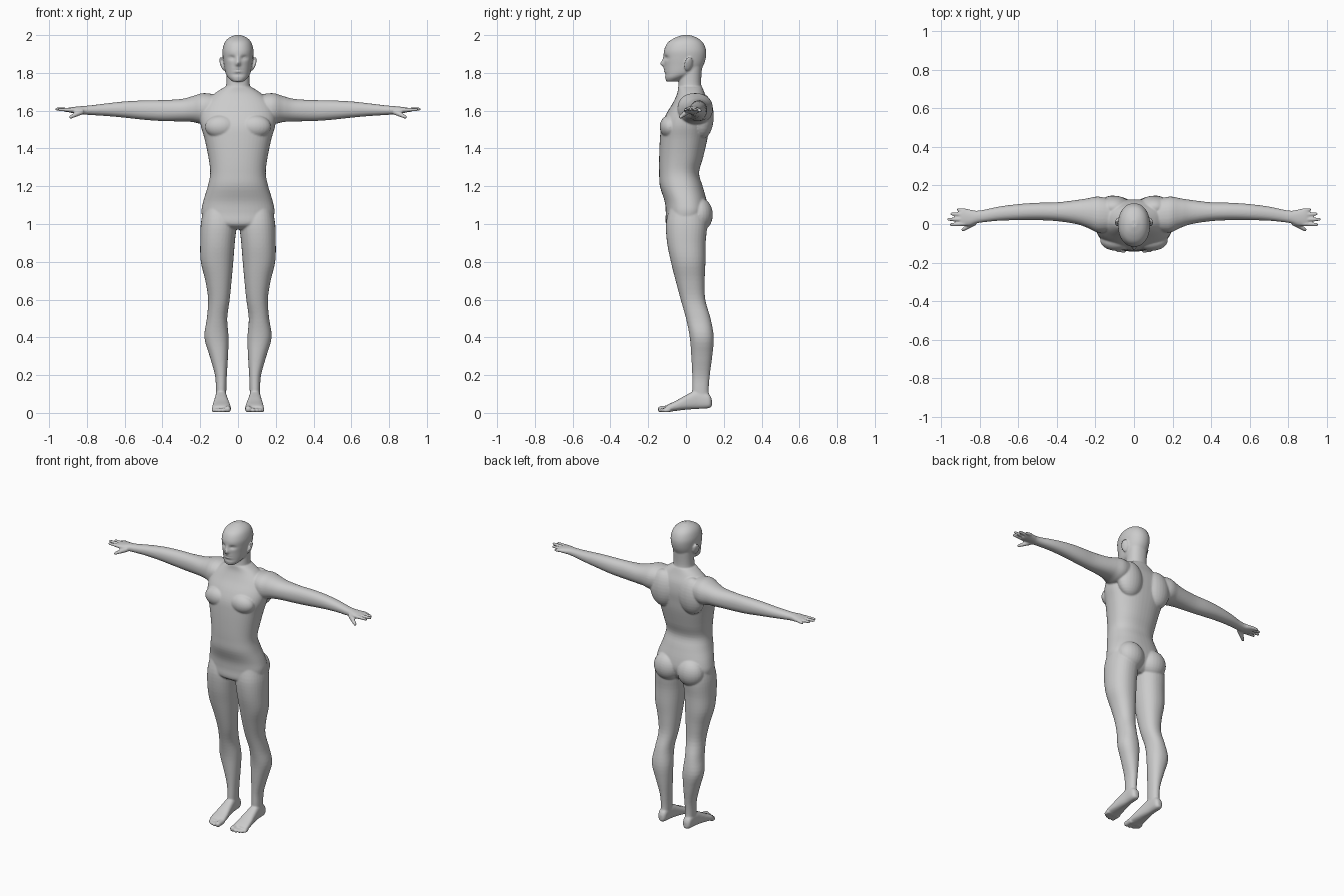
import bpy, bmesh, math
from mathutils import Vector, Matrix

bm = bmesh.new()


def smooth_rows(rows, steps):
    """Catmull-Rom interpolation between the given sections."""
    out, n = [], len(rows)
    for i in range(n - 1):
        p0, p1, p2, p3 = rows[max(i - 1, 0)], rows[i], rows[i + 1], rows[min(i + 2, n - 1)]
        for k in range(steps):
            t = k / steps
            out.append([0.5 * (2 * b + (c - a) * t + (2 * a - 5 * b + 4 * c - d) * t * t
                               + (3 * b - a - 3 * c + d) * t ** 3)
                        for a, b, c, d in zip(p0, p1, p2, p3)])
    out.append(list(rows[-1]))
    return out


def loft(axis, rows, segs=32, power=2.2, steps=4):
    """Skin rounded sections (position, a_min, a_max, b_min, b_max) along an axis."""
    rings = []
    for t, a0, a1, b0, b1 in smooth_rows(rows, steps):
        ring = []
        for i in range(segs):
            ang = 2 * math.pi * i / segs
            c, s = math.cos(ang), math.sin(ang)
            a = (a0 + a1) / 2 + (a1 - a0) / 2 * math.copysign(abs(c) ** (2 / power), c)
            b = (b0 + b1) / 2 + (b1 - b0) / 2 * math.copysign(abs(s) ** (2 / power), s)
            co = {'x': (t, a, b), 'y': (a, t, b), 'z': (a, b, t)}[axis]
            ring.append(bm.verts.new(co))
        rings.append(ring)
    for r, q in zip(rings, rings[1:]):
        for i in range(segs):
            j = (i + 1) % segs
            bm.faces.new((r[i], r[j], q[j], q[i]))
    bm.faces.new(rings[0])
    bm.faces.new(rings[-1])
    return [v for ring in rings for v in ring]


def blob(center, radii, rot=(0, 0, 0)):
    m = Matrix.Translation(center)
    for ang, ax in zip(rot, 'XYZ'):
        m = m @ Matrix.Rotation(math.radians(ang), 4, ax)
    m = m @ Matrix.Diagonal((*radii, 1))
    bmesh.ops.create_uvsphere(bm, u_segments=24, v_segments=16, radius=1, matrix=m)


def digit(p, q, r0, r1):
    """Tapered finger or toe with a rounded tip."""
    p, q = Vector(p), Vector(q)
    d = q - p
    q = q - d.normalized() * r1
    d = q - p
    m = Matrix.Translation((p + q) / 2) @ d.to_track_quat('Z', 'Y').to_matrix().to_4x4()
    bmesh.ops.create_cone(bm, cap_ends=True, segments=16, radius1=r0, radius2=r1,
                          depth=d.length, matrix=m)
    blob(q, (r1, r1, r1))


# arm and palm
loft('x', [(.09, -.03, .12, 1.56, 1.68), (.18, -.045, .142, 1.53, 1.693),
           (.24, -.02, .133, 1.54, 1.677), (.30, .0, .124, 1.543, 1.662),
           (.40, .015, .112, 1.545, 1.656), (.50, .02, .11, 1.552, 1.654),
           (.60, .02, .103, 1.563, 1.649), (.70, .017, .09, 1.572, 1.638),
           (.78, .009, .073, 1.577, 1.628), (.82, .002, .069, 1.58, 1.625),
           (.85, -.009, .075, 1.583, 1.622), (.885, -.01, .08, 1.589, 1.618),
           (.90, -.006, .074, 1.593, 1.614)])
# fingers and thumb
for y0, x1, y1, z1 in ((.0, .955, -.003, 1.606), (.024, .968, .024, 1.609),
                       (.048, .951, .053, 1.606), (.07, .918, .076, 1.598)):
    digit((.875, y0, 1.604), (x1, y1, z1), .0115, .0085)
digit((.825, .008, 1.596), (.893, -.034, 1.563), .016, .0095)

# leg
loft('z', [(1.08, .02, .182, -.09, .10), (1.0, .008, .197, -.106, .112),
           (.90, .017, .20, -.10, .104), (.80, .025, .197, -.08, .103),
           (.70, .034, .173, -.055, .099), (.60, .044, .158, -.028, .102),
           (.50, .057, .165, .0, .13), (.40, .05, .178, .02, .147),
           (.30, .053, .15, .028, .139), (.20, .059, .122, .033, .126),
           (.12, .062, .117, .033, .12), (.05, .064, .116, .035, .125)])
# foot and toes
loft('y', [(.137, .078, .102, .035, .07), (.12, .064, .118, .025, .1),
           (.06, .06, .12, .021, .12), (.0, .051, .127, .017, .094),
           (-.05, .042, .134, .011, .066), (-.09, .038, .137, .006, .047),
           (-.108, .042, .132, .008, .036)], power=2.6)
for x, y, r in ((.055, -.15, .017), (.08, -.148, .0115), (.1, -.14, .011),
                (.116, -.131, .011), (.128, -.12, .01)):
    digit((x, -.085, r + .006), (x, y, r + .001), r * 1.1, r)

# chest, shoulder blade, buttock and ear
blob((.09, -.085, 1.515), (.085, .054, .062))
blob((.105, .085, 1.57), (.09, .062, .12))
blob((.085, .07, 1.05), (.09, .072, .09))
blob((.083, .012, 1.848), (.009, .024, .039), (-12, 14, 25))

# mirror everything so far to the other side
dup = bmesh.ops.duplicate(bm, geom=bm.verts[:] + bm.edges[:] + bm.faces[:])['geom']
for v in dup:
    if isinstance(v, bmesh.types.BMVert):
        v.co.x *= -1


def centred(rows, **kw):
    return loft('z', [(z, -w, w, f, b) for z, w, f, b in rows], **kw)


# torso
centred([(.972, .08, -.07, .06), (1.0, .17, -.106, .09), (1.06, .193, -.107, .115),
         (1.12, .184, -.113, .11), (1.20, .16, -.138, .088), (1.27, .147, -.142, .069),
         (1.35, .156, -.142, .09), (1.45, .177, -.138, .113), (1.52, .197, -.13, .122),
         (1.58, .20, -.106, .127), (1.64, .18, -.07, .12), (1.69, .125, -.047, .1),
         (1.725, .072, -.042, .086)], segs=48, power=2.3)
# neck
centred([(1.62, .08, -.04, .09), (1.70, .068, -.042, .086),
         (1.75, .062, -.038, .08), (1.83, .063, -.03, .085)])
# head
head = centred([(1.755, .03, -.105, -.045), (1.775, .052, -.11, .0), (1.80, .066, -.112, .065),
                (1.84, .074, -.114, .092), (1.88, .08, -.117, .105), (1.92, .082, -.116, .106),
                (1.96, .071, -.097, .09), (1.985, .049, -.06, .06), (2.0, .016, -.018, .022)],
               segs=112, power=2.15, steps=7)
# face relief: x, z, width, height, push along y
RELIEF = ((.033, 1.88, .017, .010, .013), (-.033, 1.88, .017, .010, .013),
          (0, 1.848, .012, .014, -.024), (0, 1.872, .010, .016, -.008),
          (0, 1.822, .022, .005, -.006), (0, 1.808, .02, .006, -.006),
          (0, 1.815, .024, .003, .004), (0, 1.792, .03, .006, .006))
for v in head:
    if v.co.y < -.03:
        v.co.y += sum(dy * math.exp(-((v.co.x - x) / w) ** 2 - ((v.co.z - z) / h) ** 2)
                      for x, z, w, h, dy in RELIEF)
# eyes
for x in (.033, -.033):
    blob((x, -.088, 1.88), (.013, .013, .008))

# fuse all volumes into one smooth skin
bmesh.ops.recalc_face_normals(bm, faces=bm.faces[:])
mesh = bpy.data.meshes.new("human_body")
bm.to_mesh(mesh)
bm.free()
body = bpy.data.objects.new("human_body", mesh)
bpy.context.collection.objects.link(body)
rem = body.modifiers.new("fuse", 'REMESH')
rem.mode = 'VOXEL'
rem.voxel_size = .005
rem.use_smooth_shade = True
sm = body.modifiers.new("soften", 'SMOOTH')
sm.factor = .5
sm.iterations = 5
